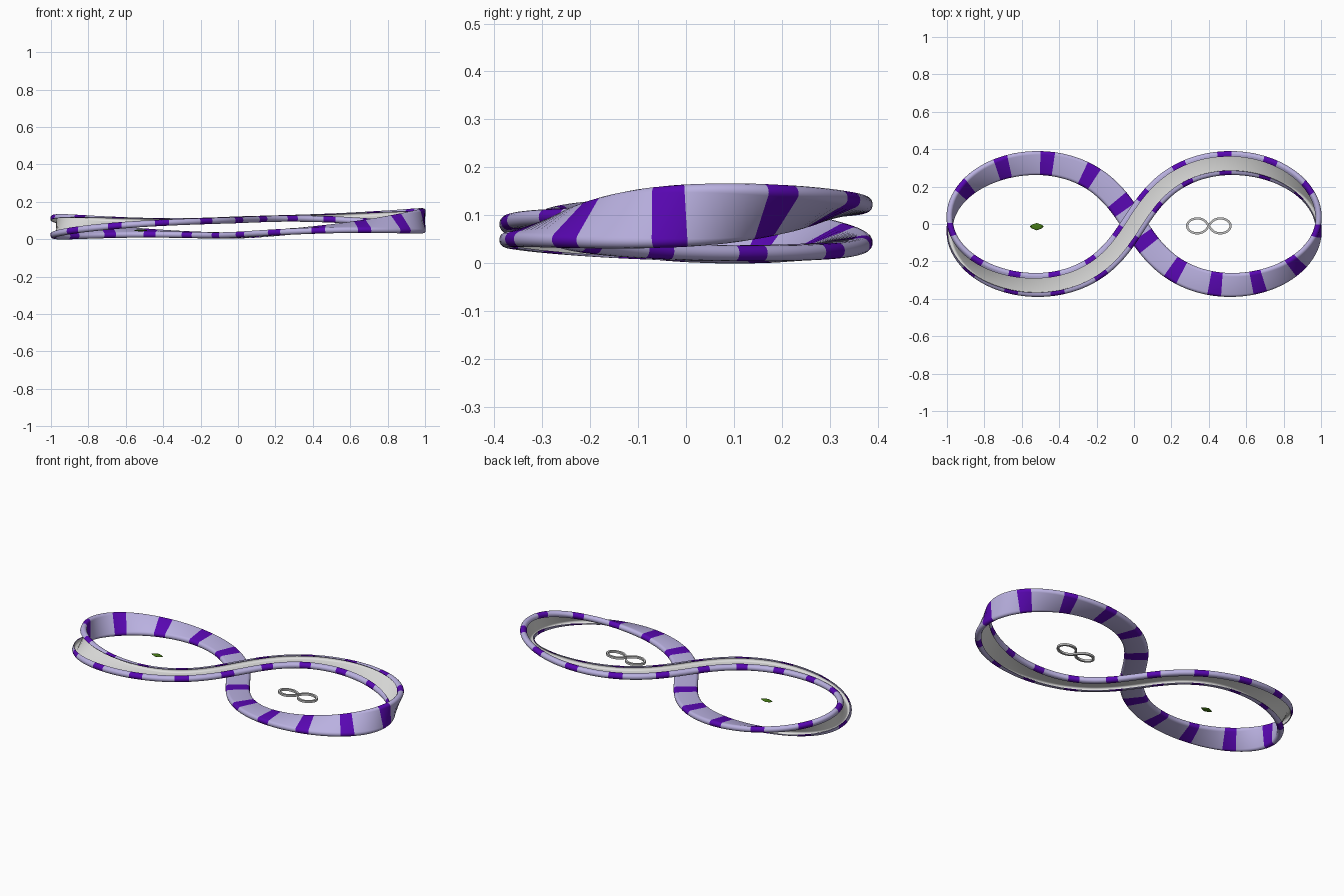
import bpy, bmesh, math
from mathutils import Vector

if "Cube" in bpy.data.objects:
    bpy.data.objects.remove(bpy.data.objects["Cube"])

Z = Vector((0, 0, 1))


def material(name, rgb):
    m = bpy.data.materials.new(name)
    m.diffuse_color = (*rgb, 1)
    m.use_nodes = True
    m.node_tree.nodes["Principled BSDF"].inputs["Base Color"].default_value = m.diffuse_color
    return m


LAVENDER = material("lavender", (0.49, 0.44, 0.75))
PURPLE = material("purple", (0.10, 0.002, 0.45))
PALE = material("pale_grey", (0.73, 0.73, 0.72))
GREY = material("mid_grey", (0.55, 0.55, 0.55))
GREEN = material("dark_green", (0.06, 0.19, 0.008))


def path(t):
    """Figure-eight centre line with a gentle bridge at the crossing."""
    return Vector((0.836 * math.sin(t) - 0.148 * math.sin(3 * t),
                   0.325 * math.sin(2 * t) - 0.012 * math.sin(4 * t),
                   0.073 + 0.041 * math.cos(t) + 0.016 * math.sin(t) - 0.01 * math.cos(2 * t)))


def frame(t):
    """Centre, sideways axis and opening axis of the rolling section."""
    tan = (path(t + 1e-3) - path(t - 1e-3)).normalized()
    left = Z.cross(tan).normalized()
    up = tan.cross(left)
    f = (math.cos(t) - 0.12 * math.cos(3 * t)) / 0.88
    roll = -math.pi / 2 * (1 - f)
    opening = up * math.cos(roll) + left * math.sin(roll)
    return path(t), opening.cross(tan), opening


def even_params(count, start, drift=0.0):
    """Parameters spaced by length; drift pulls the first half back a little."""
    n = 4000
    ts = [start + math.tau * i / n for i in range(n + 1)]
    dist = [0.0]
    for a, b in zip(ts, ts[1:]):
        dist.append(dist[-1] + (path(b) - path(a)).length)
    out, j = [], 0
    for i in range(count):
        u = i / count
        u -= drift * max(0.0, math.sin(math.tau * u))
        while dist[j] < dist[-1] * u:
            j += 1
        out.append(ts[j])
    return out


def finish(bm, name, mats, smooth=True):
    bmesh.ops.recalc_face_normals(bm, faces=bm.faces)
    me = bpy.data.meshes.new(name)
    bm.to_mesh(me)
    bm.free()
    ob = bpy.data.objects.new(name, me)
    bpy.context.collection.objects.link(ob)
    for m in mats:
        me.materials.append(m)
    if smooth:
        bpy.ops.object.select_all(action='DESELECT')
        ob.select_set(True)
        bpy.context.view_layer.objects.active = ob
        bpy.ops.object.shade_smooth_by_angle(angle=math.radians(35))
    return ob


def sweep(name, rings, mats, rule):
    """Join closed rings of points into a closed loop, coloured by rule."""
    bm = bmesh.new()
    vs = [[bm.verts.new(p) for p in r] for r in rings]
    n, k = len(vs), len(vs[0])
    for i in range(n):
        a, b = vs[i], vs[(i + 1) % n]
        for j in range(k):
            f = bm.faces.new((a[j], a[(j + 1) % k], b[(j + 1) % k], b[j]))
            f.material_index = rule(i, j)
    return finish(bm, name, mats)


def channel_side(half_width, half_depth, lip, steps=8):
    """Flat channel with rounded edges curling in towards its opening."""
    cx = half_width - half_depth
    right = [(cx + half_depth * math.sin(a), -half_depth * math.cos(a))
             for a in (math.pi * s / steps for s in range(steps + 1))]
    right.append((lip, half_depth))
    return [(-x, y) for x, y in reversed(right)] + right


# Striped track: outer skin with a pale lining
outer = channel_side(0.065, 0.0165, 0.038)
inner = channel_side(0.0605, 0.012, 0.038)
profile = outer + inner[::-1]
OUT = len(outer)
SEG, PERIODS = 10, 22
rings = []
for t in even_params(SEG * PERIODS, math.pi / 2, 0.0052):
    c, side, opening = frame(t)
    rings.append([c + side * x + opening * y for x, y in profile])
sweep("striped_track", rings, [LAVENDER, PURPLE, PALE],
      lambda i, j: 2 if OUT <= j < len(profile) - 1 else int(i % SEG < 3))

# Small figure-eight ribbon inside the right loop
rings = []
for t in even_params(72, 0):
    p, q = path(t), path(t + 1e-3)
    side = Z.cross(q - p).normalized()
    c = Vector((0.40 + 0.118 * p.x, -0.01 + 0.122 * p.y, 0.054 + 0.1 * (p.z - 0.073)))
    rings.append([c + side * x + Z * z for x, z in
                  ((-0.006, -0.006), (0.006, -0.006), (0.006, 0.006), (-0.006, 0.006))])
sweep("small_ribbon", rings, [GREY], lambda i, j: 0)

# Little green spindle inside the left loop
bm = bmesh.new()
bmesh.ops.create_uvsphere(bm, u_segments=8, v_segments=4, radius=1)
for v in bm.verts:
    taper = 1 - 0.45 * abs(v.co.x)
    v.co = Vector((-0.52 + 0.038 * v.co.x, -0.014 + 0.02 * v.co.y * taper,
                   0.047 + 0.005 * v.co.z))
finish(bm, "green_spindle", [GREEN], smooth=False)
